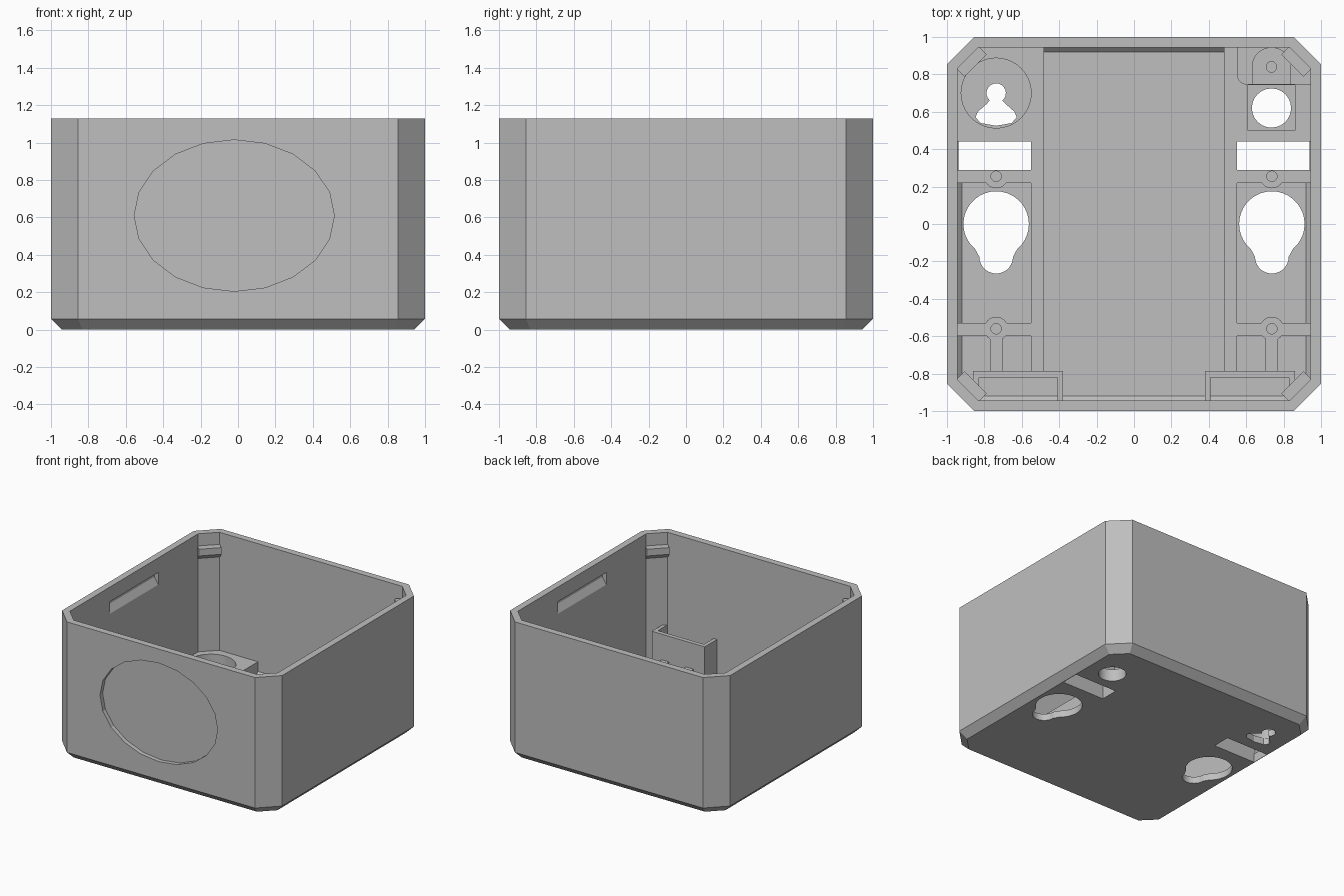
import bpy, bmesh
from math import sin, cos, pi, radians
from mathutils import Matrix

if "Cube" in bpy.data.objects:
    bpy.data.objects.remove(bpy.data.objects["Cube"], do_unlink=True)

grey = bpy.data.materials.new("light grey plastic")
grey.use_nodes = True
COLOUR = (0.52, 0.52, 0.52, 1)
grey.diffuse_color = COLOUR
grey.node_tree.nodes["Principled BSDF"].inputs["Base Color"].default_value = COLOUR


def loft(name, sections, matrix=None):
    """Closed solid through matching outlines [(points, height), ...]."""
    bm = bmesh.new()
    rings = [[bm.verts.new((x, y, z)) for x, y in pts] for pts, z in sections]
    n = len(rings[0])
    bm.faces.new(rings[0])
    bm.faces.new(rings[-1])
    for a, b in zip(rings, rings[1:]):
        for i in range(n):
            j = (i + 1) % n
            bm.faces.new((a[i], a[j], b[j], b[i]))
    if matrix:
        bm.transform(matrix)
    bmesh.ops.recalc_face_normals(bm, faces=bm.faces)
    me = bpy.data.meshes.new(name)
    bm.to_mesh(me)
    bm.free()
    me.materials.append(grey)
    ob = bpy.data.objects.new(name, me)
    bpy.context.collection.objects.link(ob)
    return ob


def prism(name, pts, z0, z1, matrix=None):
    return loft(name, [(pts, z0), (pts, z1)], matrix)


def rect(x0, x1, y0, y1):
    return [(x0, y0), (x1, y0), (x1, y1), (x0, y1)]


def arc(cx, cy, r, a0=0, a1=360, n=32):
    full = a1 - a0 == 360
    steps = n if full else n + 1
    return [(cx + r * cos(radians(a0 + (a1 - a0) * i / n)),
             cy + r * sin(radians(a0 + (a1 - a0) * i / n))) for i in range(steps)]


def octagon(h, total):
    c = total - h
    return [(h, -c), (h, c), (c, h), (-c, h), (-h, c), (-h, -c), (-c, -h), (c, -h)]


def combine(target, tool, op):
    mod = target.modifiers.new(op, "BOOLEAN")
    mod.operation, mod.object, mod.solver = op, tool, "EXACT"
    bpy.context.view_layer.objects.active = target
    bpy.ops.object.modifier_apply(modifier=mod.name)
    bpy.data.objects.remove(tool, do_unlink=True)


def add(tool):
    combine(body, tool, "UNION")


def cut(tool):
    combine(body, tool, "DIFFERENCE")


# Open box with chamfered corners and bevelled bottom edge
FLOOR, RAIL = 0.055, 0.16
body = loft("box_body", [(octagon(0.942, 1.775), 0), (octagon(1, 1.855), 0.058),
                         (octagon(1, 1.855), 1.13)])
cut(loft("cavity", [(octagon(0.919, 1.745), FLOOR), (octagon(0.945, 1.777), 0.08),
                    (octagon(0.945, 1.777), 1.3)]))

for s in (1, -1):
    side = Matrix.Diagonal((s, 1, 1, 1))
    # Raised platform, long rail and cross bars
    add(prism("platform", [(0.48, 0.44), (0.96, 0.44), (0.96, 0.85), (0.85, 0.96),
                           (0.48, 0.96)], 0.04, RAIL, side))
    add(prism("rail", rect(0.48, 0.55, -0.8, 0.45), 0.041, RAIL, side))
    for y0, yc in ((0.22, 0.255), (-0.6, -0.56)):
        add(prism("cross_bar", rect(0.54, 0.96, y0, y0 + 0.07), 0.042, RAIL, side))
        add(prism("screw_boss", arc(0.737, yc, 0.064), 0.043, RAIL + 0.002, side))
        cut(prism("screw_hole", arc(0.737, yc, 0.028, n=16), 0.07, 0.4, side))
    add(prism("short_rib", rect(0.703, 0.77, -0.8, -0.59), 0.044, RAIL, side))

    # Front bracket: a plate with two legs reaching the wall
    add(prism("bracket", [(0.38, -0.96), (0.41, -0.96), (0.41, -0.82), (0.83, -0.82),
                          (0.83, -0.96), (0.86, -0.96), (0.86, -0.785), (0.38, -0.785)],
              0.045, 0.37, side))

    # Through openings
    cut(prism("slot", rect(0.55, 0.938, 0.29, 0.44), -0.1, 0.4, side))
    keyhole = (arc(0.737, 0, 0.175, -50, 230, 28)
               + arc(0.737, -0.175, 0.09, 180, 360, 14))
    cut(prism("large_keyhole", keyhole, -0.1, 0.12, side))

    # Latch recess high in the side wall, with a sloped lower face
    turn = Matrix(((1, 0, 0, 0), (0, 0, 1, 0), (0, 1, 0, 0), (0, 0, 0, 1)))
    cut(prism("latch_recess", [(0.92, 0.91), (0.945, 0.91), (0.98, 0.965), (0.98, 1.01),
                               (0.92, 1.01)], -0.315, 0.315, side @ turn))

# Round well with a small keyhole at the back left-hand platform
cut(prism("well", arc(-0.737, 0.7, 0.187, n=40), FLOOR, 0.4))
small_keyhole = arc(-0.737, 0.7, 0.052, -50, 230, 16) + [
    (-0.79, 0.64), (-0.835, 0.6), (-0.847, 0.57), (-0.82, 0.54), (-0.737, 0.525),
    (-0.654, 0.54), (-0.627, 0.57), (-0.639, 0.6), (-0.684, 0.64)]
cut(prism("small_keyhole", small_keyhole, -0.1, 0.1))

# Square pocket with a round hole, and a screw boss behind it
cut(prism("square_pocket", rect(0.61, 0.86, 0.5, 0.742), 0.1, 0.4))
cut(prism("round_hole", arc(0.735, 0.62, 0.105, n=24), -0.1, 0.3))
boss = arc(0.605, 0.8, 0.055, 180, 270, 8) + [(0.96, 0.745), (0.96, 0.85), (0.85, 0.96),
                                              (0.55, 0.96)]
add(prism("corner_boss", boss, 0.1, 0.22))
dome = arc(0.735, 0.84, 0.105, 0, 180, 20) + [(0.63, 0.746), (0.84, 0.746)]
add(prism("boss_dome", dome, 0.12, 0.23))
cut(prism("boss_hole", arc(0.735, 0.84, 0.028, n=16), 0.1, 0.4))

# Snap ribs under the rim in each corner
for k in range(4):
    place = Matrix.Rotation(pi / 4 + k * pi / 2, 4, "Z")
    add(loft("snap_rib", [(rect(1.25, 1.27, -0.085, 0.085), 0.93),
                          (rect(1.198, 1.27, -0.085, 0.085), 0.975),
                          (rect(1.198, 1.27, -0.085, 0.085), 1.03)], place))

# Shallow oval recess in the front wall
oval = [(-0.02 + 0.535 * cos(i * pi / 10), 0.61 + 0.405 * sin(i * pi / 10)) for i in range(20)]
cut(prism("oval_recess", oval, 0.965, 1.1, Matrix.Rotation(pi / 2, 4, "X")))

# Smooth the round walls, keep every real edge sharp
bpy.ops.object.select_all(action="DESELECT")
body.select_set(True)
bpy.context.view_layer.objects.active = body
bpy.ops.object.shade_smooth_by_angle(angle=radians(16))
